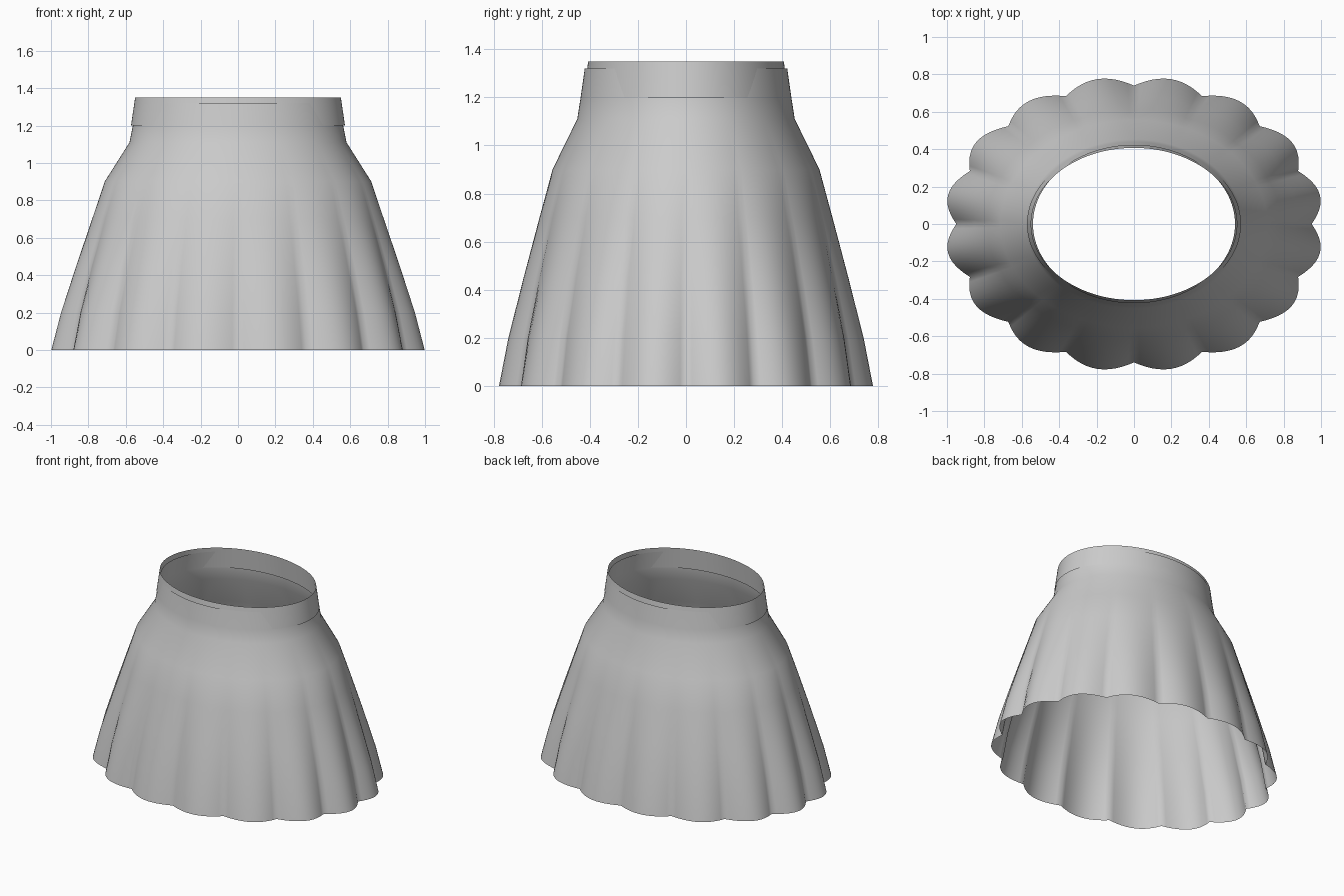
import bpy
import bmesh
from math import sin, cos, pi

cube = bpy.data.objects.get("Cube")
if cube:
    bpy.data.objects.remove(cube, do_unlink=True)

SEGMENTS = 192
FOLDS = 16

cloth = bpy.data.materials.new("grey cloth")
cloth.use_nodes = True
colour = (0.6, 0.6, 0.6, 1)
cloth.diffuse_color = colour
cloth.node_tree.nodes["Principled BSDF"].inputs["Base Color"].default_value = colour


def loft(name, rings):
    """Open sheet through elliptical rings (height, half width, half depth, fold depth)."""
    bm = bmesh.new()
    loops = []
    for z, a, b, fold in rings:
        loop = []
        for i in range(SEGMENTS):
            t = 2 * pi * i / SEGMENTS
            s = 1 + fold * abs(sin(FOLDS / 2 * t))
            loop.append(bm.verts.new((a * s * cos(t), b * s * sin(t), z)))
        loops.append(loop)
    for low, high in zip(loops, loops[1:]):
        for i in range(SEGMENTS):
            j = (i + 1) % SEGMENTS
            bm.faces.new((low[i], low[j], high[j], high[i])).smooth = True
    mesh = bpy.data.meshes.new(name)
    bm.to_mesh(mesh)
    bm.free()
    mesh.materials.append(cloth)
    obj = bpy.data.objects.new(name, mesh)
    bpy.context.collection.objects.link(obj)
    return obj


# Flared skirt, pleats fading out towards the hips
loft("skirt", [
    (0, 0.95, 0.74, 0.067),
    (0.2, 0.912, 0.712, 0.053),
    (0.45, 0.848, 0.662, 0.033),
    (0.7, 0.776, 0.606, 0.014),
    (0.9, 0.713, 0.555, 0),
    (1.11, 0.58, 0.452, 0),
    (1.2, 0.562, 0.438, 0),
    (1.32, 0.54, 0.421, 0),
])

# Waistband, slightly wider at the sides and tucked in front and back
loft("waistband", [
    (1.2, 0.572, 0.424, 0),
    (1.35, 0.55, 0.407, 0),
])
